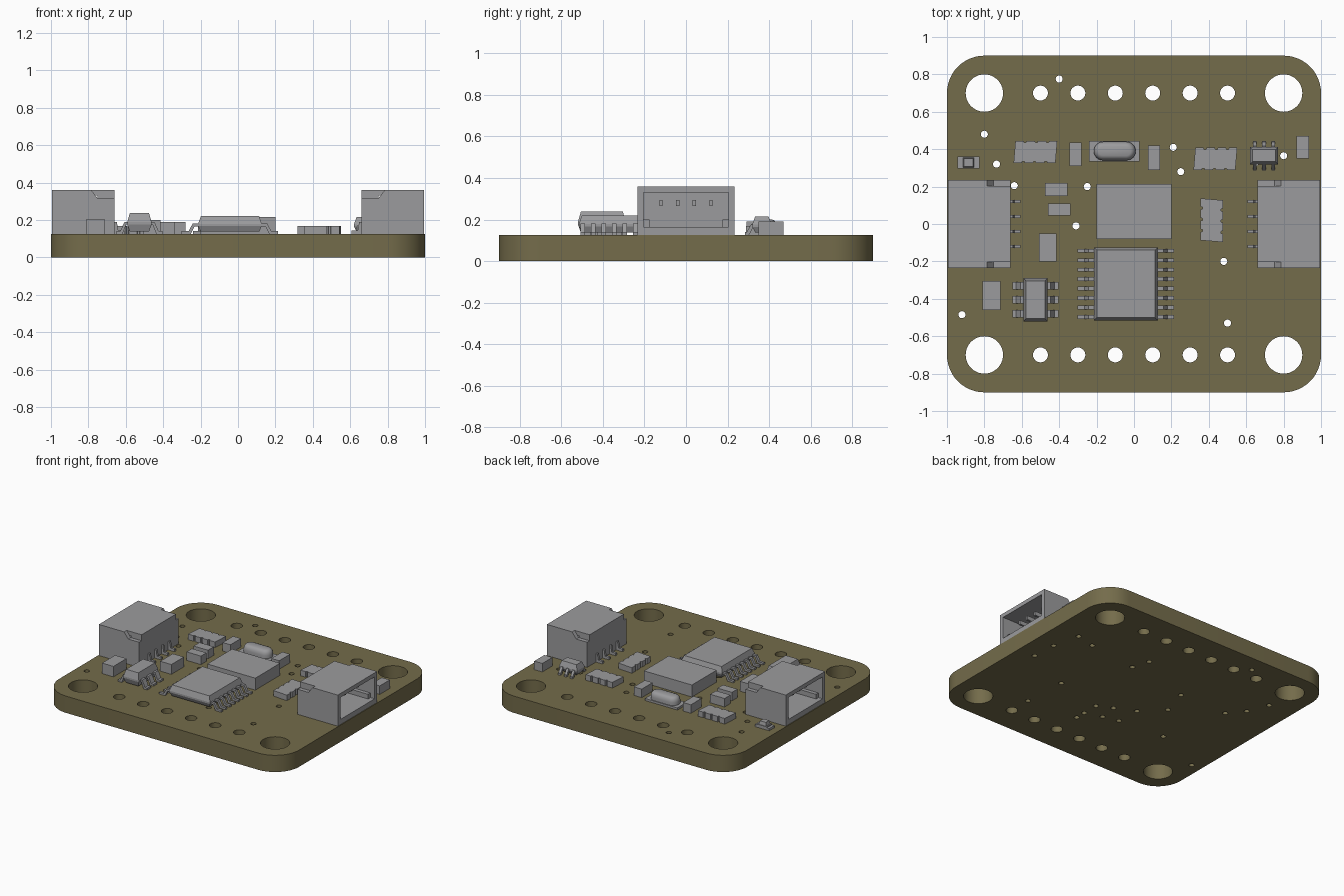
import bpy, bmesh
from math import sin, cos, pi
from mathutils import Matrix

cube = bpy.data.objects.get("Cube")
if cube:
    bpy.data.objects.remove(cube)

T = 0.126  # top of the board


def material(name, rgb):
    m = bpy.data.materials.new(name)
    m.use_nodes = True
    m.diffuse_color = (*rgb, 1)
    m.node_tree.nodes["Principled BSDF"].inputs["Base Color"].default_value = (*rgb, 1)
    return m


OLIVE = material("olive board", (0.175, 0.15, 0.07))
GREY = material("component grey", (0.33, 0.33, 0.34))


# Mesh helpers
def loft(bm, rings):
    loops = [[bm.verts.new(p) for p in ring] for ring in rings]
    n = len(loops[0])
    for a, b in zip(loops, loops[1:]):
        for i in range(n):
            j = (i + 1) % n
            bm.faces.new((a[i], a[j], b[j], b[i]))
    bm.faces.new(loops[0][::-1])
    bm.faces.new(loops[-1])


def rect(x0, x1, y0, y1, inset=0):
    x0, x1, y0, y1 = x0 + inset, x1 - inset, y0 + inset, y1 - inset
    return [(x0, y0), (x1, y0), (x1, y1), (x0, y1)]


def at(outline, z):
    return [(x, y, z) for x, y in outline]


def box(bm, x0, x1, y0, y1, z0, z1):
    loft(bm, [at(rect(x0, x1, y0, y1), z) for z in (z0, z1)])


def side_prism(bm, profile, y0, y1):
    loft(bm, [[(x, y, z) for x, z in profile] for y in (y0, y1)])


def finish(bm, name, matrix=None, smooth=False):
    if matrix:
        bm.transform(matrix)
    bmesh.ops.recalc_face_normals(bm, faces=bm.faces)
    mesh = bpy.data.meshes.new(name)
    bm.to_mesh(mesh)
    bm.free()
    mesh.materials.append(GREY)
    ob = bpy.data.objects.new(name, mesh)
    bpy.context.collection.objects.link(ob)
    if smooth:
        smooth_shade(ob)
    return ob


def smooth_shade(ob):
    bpy.ops.object.select_all(action='DESELECT')
    ob.select_set(True)
    bpy.context.view_layer.objects.active = ob
    bpy.ops.object.shade_smooth_by_angle(angle=0.6)


def stadium(cx, cy, half, r, steps=12):
    pts = []
    for side, start in ((1, -pi / 2), (-1, pi / 2)):
        for i in range(steps + 1):
            a = start + pi * i / steps
            pts.append((cx + side * half + r * cos(a), cy + r * sin(a)))
    return pts


# Circuit board: filled outline with drilled holes
curve = bpy.data.curves.new("circuit_board", 'CURVE')
curve.dimensions = '2D'
curve.fill_mode = 'BOTH'
curve.extrude = T / 2


def spline(points):
    s = curve.splines.new('POLY')
    s.points.add(len(points) - 1)
    for p, (x, y) in zip(s.points, points):
        p.co = (x, y, 0, 1)
    s.use_cyclic_u = True


def hole(x, y, r, n):
    spline([(x + r * cos(2 * pi * i / n), y + r * sin(2 * pi * i / n)) for i in range(n)])


outline = []
for q, (sx, sy) in enumerate(((1, 1), (-1, 1), (-1, -1), (1, -1))):
    for i in range(13):
        a = pi / 2 * (q + i / 12)
        outline.append((sx * 0.8 + 0.2 * cos(a), sy * 0.7 + 0.2 * sin(a)))
spline(outline)
for y in (-0.7, 0.7):
    for x in (-0.8, 0.8):
        hole(x, y, 0.1, 40)
    for i in range(6):
        hole(-0.5 + 0.2 * i, y, 0.04, 24)
VIAS = [(-.4, .775), (-.8, .48), (-.735, .32), (-.64, .205), (-.25, .2), (.21, .41),
        (.25, .28), (.8, .365), (.48, -.2), (.5, -.53), (-.92, -.485), (-.31, -.01),
        (.65, .33), (.85, .16), (.86, -.03), (.1, -.285), (-.01, -.23), (-.15, -.34),
        (-.03, -.37), (.1, -.41), (.1, -.49), (-.16, -.16), (-.52, -.31)]
for x, y in VIAS:
    hole(x, y, 0.019, 16)
tmp = bpy.data.objects.new("board_outline", curve)
bpy.context.collection.objects.link(tmp)
bpy.context.view_layer.update()
mesh = bpy.data.meshes.new_from_object(tmp.evaluated_get(bpy.context.evaluated_depsgraph_get()))
bpy.data.objects.remove(tmp)
bm = bmesh.new()
bm.from_mesh(mesh)
bmesh.ops.remove_doubles(bm, verts=bm.verts, dist=1e-4)
bmesh.ops.translate(bm, verts=bm.verts, vec=(0, 0, T / 2))
board = finish(bm, "circuit_board")
board.data.materials.clear()
board.data.materials.append(OLIVE)
smooth_shade(board)


# Side connectors: open shell, stepped cheeks, contacts and solder legs
def connector(name, side):
    bm = bmesh.new()
    cheek = [(.66, T), (.995, T), (.995, .36), (.785, .36), (.75, .315), (.66, .315)]
    for y in (-.234, .204):
        side_prism(bm, cheek, y, y + .03)
    box(bm, .66, .995, -.204, .204, T, .165)
    box(bm, .66, .995, -.204, .204, .33, .36)
    box(bm, .66, .75, -.204, .204, .165, .33)
    for y in (-.204, .176):
        box(bm, .75, .96, y, y + .028, .165, .2)
    for i in range(4):
        y = -.12 + .08 * i
        box(bm, .75, .92, y - .008, y + .008, .265, .295)
        leg = [(.607, T), (.66, T), (.66, .19), (.648, .19), (.64, .145), (.607, .145)]
        side_prism(bm, leg, y - .009, y + .009)
    finish(bm, name, Matrix.Diagonal((side, 1, 1, 1)))


connector("left_connector", 1)
connector("right_connector", -1)


# Leaded chips: tapered body with bent leads on both long sides
def chip(name, cx, cy, hx, hy, top, reach, left, right, width, turn=0):
    place = Matrix.Translation((cx, cy, 0)) @ Matrix.Rotation(turn, 4, 'Z')
    mid = (T + top) / 2
    bm = bmesh.new()
    rings = [(.014, T + .012), (0, mid - .006), (0, mid + .006), (.014, top)]
    loft(bm, [at(rect(-hx, hx, -hy, hy, inset), z) for inset, z in rings])
    finish(bm, name + "_body", place)
    bm = bmesh.new()
    bend = hx + (reach - hx) * .45
    half = [(hx - .01, mid + .007), (bend - .01, mid + .007), (bend + .012, T + .014),
            (reach, T + .014), (reach, T), (bend, T), (bend - .02, mid - .007),
            (hx - .01, mid - .007)]
    for side, rows in ((-1, left), (1, right)):
        for y in rows:
            side_prism(bm, [(side * x, z) for x, z in half], y - width / 2, y + width / 2)
    finish(bm, name + "_leads", place)


rows = [-.177 + .0506 * i for i in range(8)]
chip("controller", -.043, -.32, .17, .195, .22, .258, rows, rows, .02)
three = [-.075, 0, .075]
chip("regulator", -.527, -.405, .065, .115, .238, .122, three, three, .042)
small = [-.05, 0, .05]
chip("small_chip", .695, .365, .046, .075, .215, .08, small, small, .02, pi / 2)

# Plain block components: x range, y range, top
BLOCKS = {
    "sensor_module": (-.2, .2, -.08, .215, .216),
    "front_capacitor": (-.81, -.715, -.46, -.305, .205),
    "middle_capacitor": (-.508, -.415, -.2, -.05, .2),
    "lower_resistor": (-.46, -.34, .045, .11, .19),
    "upper_resistor": (-.475, -.355, .15, .22, .19),
    "crystal_capacitor_right": (-.345, -.28, .31, .435, .19),
    "crystal_capacitor_left": (.075, .14, .29, .42, .19),
    "corner_capacitor": (.868, .935, .35, .47, .19),
}
for name, (x0, x1, y0, y1, top) in BLOCKS.items():
    bm = bmesh.new()
    box(bm, x0, x1, y0, y1, T, top)
    finish(bm, name)


# Resistor networks with notched long edges
def network(name, cx, cy, turn=0):
    edge = []
    for i in range(4):
        x = -.117 + .06 * i
        edge += [(x, -.06), (x + .044, -.06)]
        if i < 3:
            edge += [(x + .047, -.05), (x + .057, -.05)]
    edge += [(-x, -y) for x, y in edge]
    bm = bmesh.new()
    loft(bm, [at(edge, T), at(edge, .168)])
    finish(bm, name, Matrix.Translation((cx, cy, 0)) @ Matrix.Rotation(turn, 4, 'Z'))


network("resistor_network_right", -.527, .385)
network("resistor_network_left", .435, .348)
network("resistor_network_side", .415, .02, pi / 2)

# Crystal: ceramic base and rounded can
bm = bmesh.new()
box(bm, -.24, .03, .335, .445, T, .142)
finish(bm, "crystal_base")
bm = bmesh.new()
can = [(.05, .14), (.05, .165), (.046, .182), (.036, .195), (.024, .2)]
loft(bm, [at(stadium(-.103, .39, .062, r), z) for r, z in can])
finish(bm, "crystal_can", smooth=True)

# Indicator lamp: flat base, end pads and raised lens
bm = bmesh.new()
box(bm, -.925, -.845, .297, .36, T, .15)
for x in (-.945, -.85):
    box(bm, x, x + .025, .297, .36, T, .143)
loft(bm, [at(rect(-.915, -.855, .302, .355, i), z) for i, z in ((0, .15), (.006, .175))])
finish(bm, "indicator_lamp")
